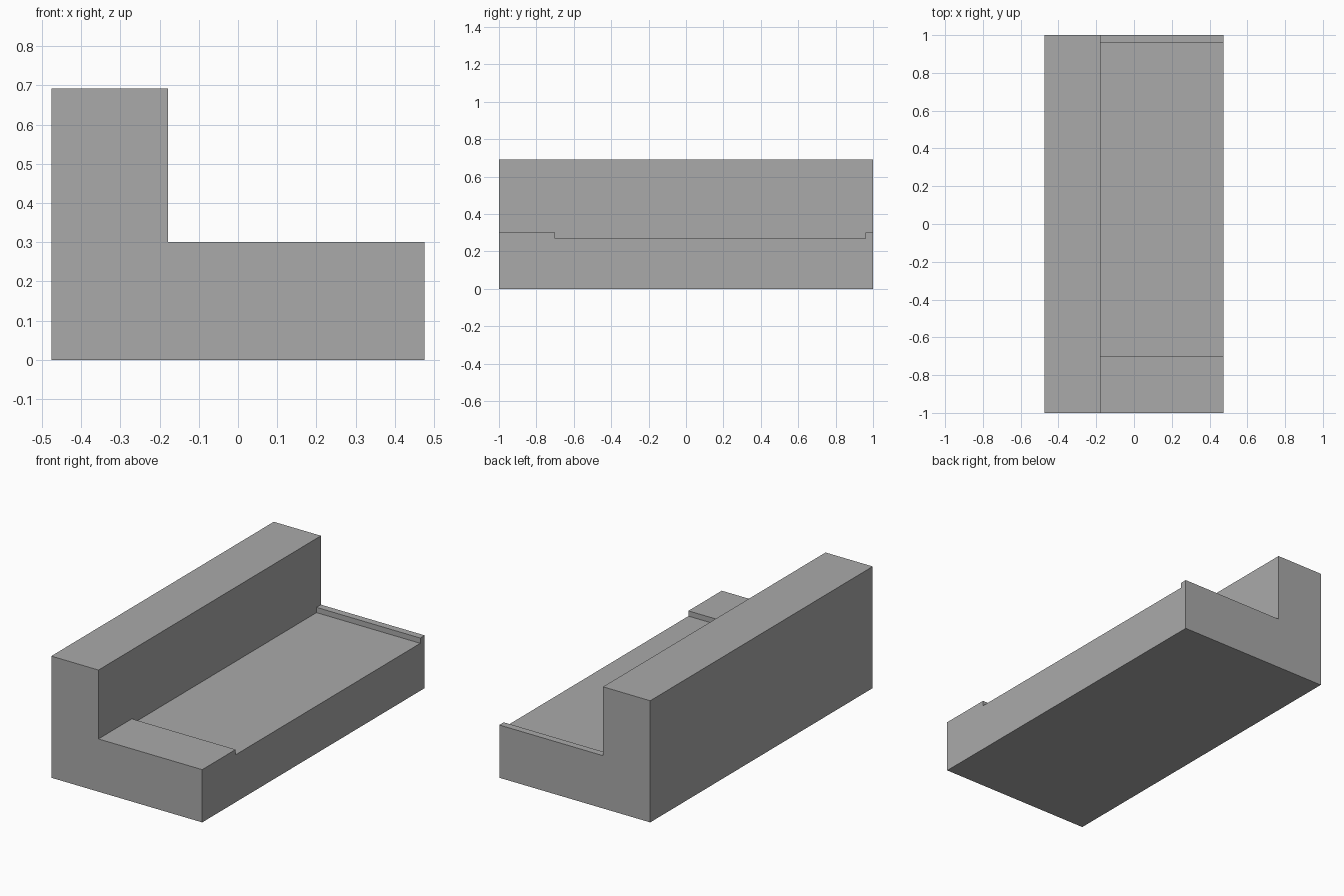
import bpy
import bmesh

cube = bpy.data.objects.get("Cube")
if cube:
    bpy.data.objects.remove(cube, do_unlink=True)

HALF_X, HALF_Y = 0.475, 1.0
WALL_X = -0.178
BASE_Z, WALL_Z, FLOOR_Z = 0.30, 0.692, 0.27
RECESS_FRONT, RECESS_BACK = -0.70, 0.96

grey = bpy.data.materials.new("plain grey")
grey.use_nodes = True
colour = (0.4, 0.4, 0.4, 1)
grey.diffuse_color = colour
grey.node_tree.nodes["Principled BSDF"].inputs["Base Color"].default_value = colour


def extrude_profile(name, profile, y0, y1):
    """Extrude an x-z profile along y into a closed solid."""
    bm = bmesh.new()
    face = bm.faces.new([bm.verts.new((x, y0, z)) for x, z in profile])
    result = bmesh.ops.extrude_face_region(bm, geom=[face])
    moved = [v for v in result["geom"] if isinstance(v, bmesh.types.BMVert)]
    bmesh.ops.translate(bm, verts=moved, vec=(0, y1 - y0, 0))
    bmesh.ops.recalc_face_normals(bm, faces=bm.faces)
    mesh = bpy.data.meshes.new(name)
    bm.to_mesh(mesh)
    bm.free()
    mesh.materials.append(grey)
    obj = bpy.data.objects.new(name, mesh)
    bpy.context.collection.objects.link(obj)
    return obj


# L-shaped block: low base with a tall wall on its right side
block = extrude_profile("stepped_block", [
    (-HALF_X, 0), (HALF_X, 0), (HALF_X, BASE_Z),
    (WALL_X, BASE_Z), (WALL_X, WALL_Z), (-HALF_X, WALL_Z)], -HALF_Y, HALF_Y)

# Shallow recess in the base, open on the left, leaving a front ledge and back lip
cutter = extrude_profile("recess_cutter", [
    (WALL_X, FLOOR_Z), (HALF_X + 0.1, FLOOR_Z),
    (HALF_X + 0.1, BASE_Z + 0.1), (WALL_X, BASE_Z + 0.1)],
    RECESS_FRONT, RECESS_BACK)
cutter.hide_render = True

cut = block.modifiers.new("recess", "BOOLEAN")
cut.operation = "DIFFERENCE"
cut.solver = "EXACT"
cut.object = cutter
bpy.context.view_layer.objects.active = block
bpy.ops.object.modifier_apply(modifier=cut.name)
bpy.data.objects.remove(cutter, do_unlink=True)
